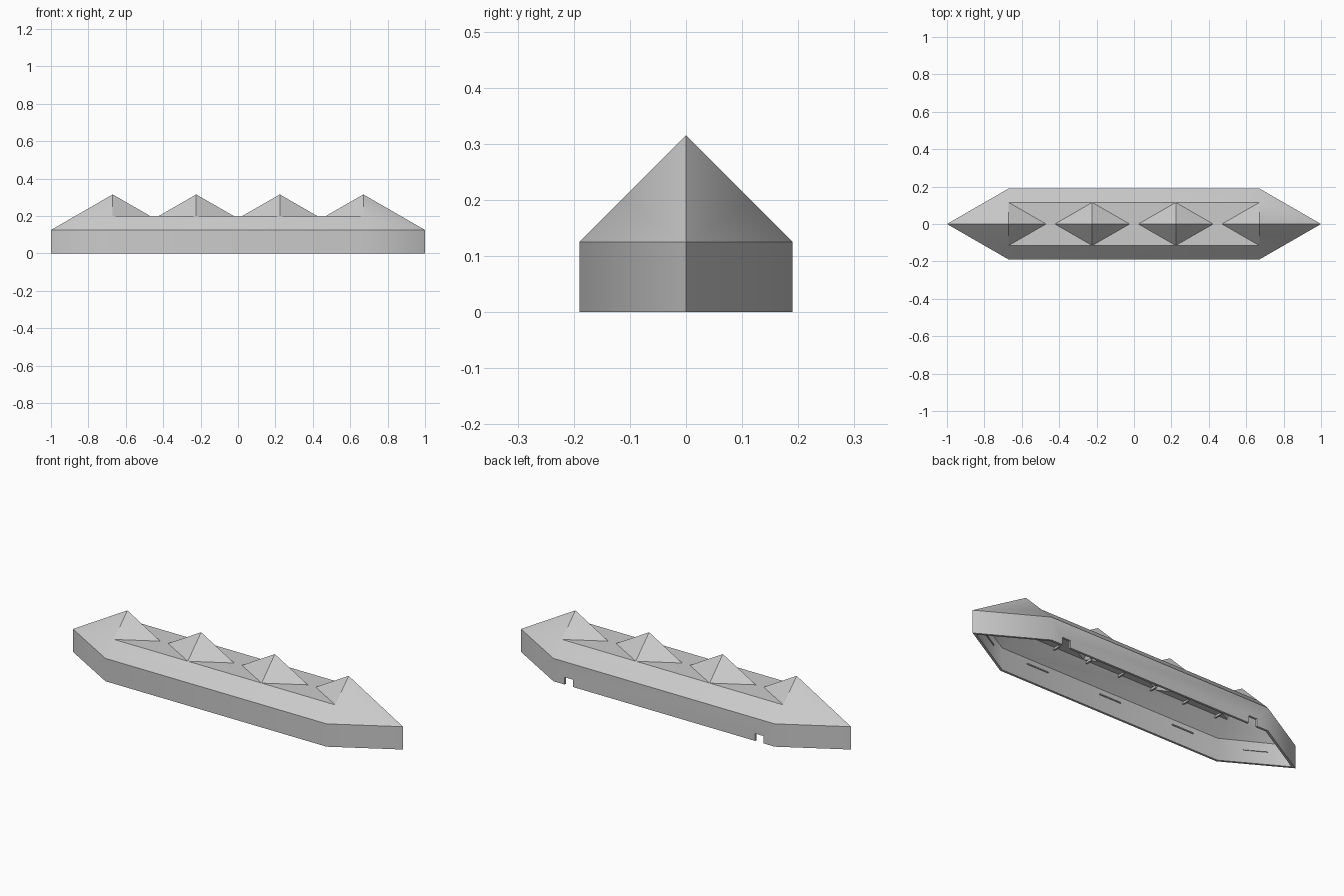
import bpy, bmesh, math

if "Cube" in bpy.data.objects:
    bpy.data.objects.remove(bpy.data.objects["Cube"], do_unlink=True)

WALL, EAVE, DECK, PEAK = 0.19, 0.125, 0.2, 0.315   # half width and heights
SHOULDER, TIP = 0.67, 1.0                          # where the ends start and stop
DECK_Y, HALF_LEN = PEAK - DECK, 0.2                # pyramid base half sizes
PEAKS = [-SHOULDER, -SHOULDER / 3, SHOULDER / 3, SHOULDER]

grey = bpy.data.materials.new("light grey")
grey.use_nodes = True
colour = (0.6, 0.6, 0.6, 1)
grey.diffuse_color = colour
grey.node_tree.nodes["Principled BSDF"].inputs["Base Color"].default_value = colour


def make_object(name, bm):
    mesh = bpy.data.meshes.new(name)
    bm.to_mesh(mesh)
    bm.free()
    mesh.materials.append(grey)
    obj = bpy.data.objects.new(name, mesh)
    bpy.context.collection.objects.link(obj)
    return obj


def add_box(bm, centre, size, angle=0):
    new = bmesh.ops.create_cube(bm, size=1)["verts"]
    bmesh.ops.scale(bm, vec=size, verts=new)
    c, s = math.cos(angle), math.sin(angle)
    for v in new:
        x, y, z = v.co
        v.co = (centre[0] + c * x - s * y, centre[1] + s * x + c * y, centre[2] + z)


# Outer skin: walls, sloping roof, deck and a row of pyramids
bm = bmesh.new()


def face(*points):
    bm.faces.new([bm.verts.new(p) for p in points])


outline = [(TIP, 0), (SHOULDER, WALL), (-SHOULDER, WALL),
           (-TIP, 0), (-SHOULDER, -WALL), (SHOULDER, -WALL)]
for a, b in zip(outline, outline[1:] + outline[:1]):
    face((*a, 0), (*b, 0), (*b, EAVE), (*a, EAVE))

for s in (-1, 1):
    # long roof slope
    face((-SHOULDER, s * WALL, EAVE), (SHOULDER, s * WALL, EAVE),
         *[(x, s * DECK_Y, DECK) for x in reversed(PEAKS)])
    for e in (-1, 1):
        # pointed end slope running up to the last peak
        face((e * TIP, 0, EAVE), (e * SHOULDER, s * WALL, EAVE),
             (e * SHOULDER, s * DECK_Y, DECK), (e * SHOULDER, 0, PEAK))
        # pyramid sides facing the gaps
        for x in PEAKS:
            if abs(x + e * HALF_LEN) < SHOULDER:
                face((x, 0, PEAK), (x, s * DECK_Y, DECK), (x + e * HALF_LEN, 0, DECK))

# deck between neighbouring pyramids
for a, b in zip(PEAKS, PEAKS[1:]):
    face((a, -DECK_Y, DECK), (b, -DECK_Y, DECK), (b - HALF_LEN, 0, DECK),
         (b, DECK_Y, DECK), (a, DECK_Y, DECK), (a + HALF_LEN, 0, DECK))

bmesh.ops.remove_doubles(bm, verts=bm.verts[:], dist=0.0005)
bmesh.ops.recalc_face_normals(bm, faces=bm.faces[:])
if sum(f.normal.z * f.calc_area() for f in bm.faces) < 0:
    bmesh.ops.reverse_faces(bm, faces=bm.faces[:])
shell = make_object("hollow_cover", bm)

# Cutter for the two cable notches in the back wall
bm = bmesh.new()
for e in (-1, 1):
    add_box(bm, (e * 0.577, WALL, 0.01), (0.05, 0.08, 0.06))
cutter = make_object("notch_cutter", bm)
cutter.hide_render = True

solid = shell.modifiers.new("thickness", 'SOLIDIFY')
solid.thickness = 0.012
solid.offset = -1
solid.use_even_offset = True
cut = shell.modifiers.new("notches", 'BOOLEAN')
cut.operation = 'DIFFERENCE'
cut.solver = 'EXACT'
cut.object = cutter

bpy.ops.object.select_all(action='DESELECT')
shell.select_set(True)
bpy.context.view_layer.objects.active = shell
for name in ("thickness", "notches"):
    bpy.ops.object.modifier_apply(modifier=name)
bpy.data.objects.remove(cutter, do_unlink=True)
bpy.ops.object.shade_smooth_by_angle(angle=math.radians(35))
weighted = shell.modifiers.new("even_shading", 'WEIGHTED_NORMAL')
weighted.keep_sharp = True

# Small snap ridges inside the walls
bm = bmesh.new()
inner = WALL - 0.013
for s in (-1, 1):
    for x in (-0.45, 0, 0.45):
        add_box(bm, (x, s * inner, 0.09), (0.13, 0.008, 0.006))
    for e in (-1, 1):
        slant = -s * e * math.atan2(WALL, TIP - SHOULDER)
        add_box(bm, (e * 0.825, s * 0.087, 0.07), (0.12, 0.008, 0.005), slant)
make_object("snap_ridges", bm)

# Short ribs under the deck edges
bm = bmesh.new()
for s in (-1, 1):
    for i in range(-3, 4):
        add_box(bm, (i * 0.2, s * 0.095, DECK - 0.016), (0.008, 0.04, 0.012))
make_object("deck_ribs", bm)
